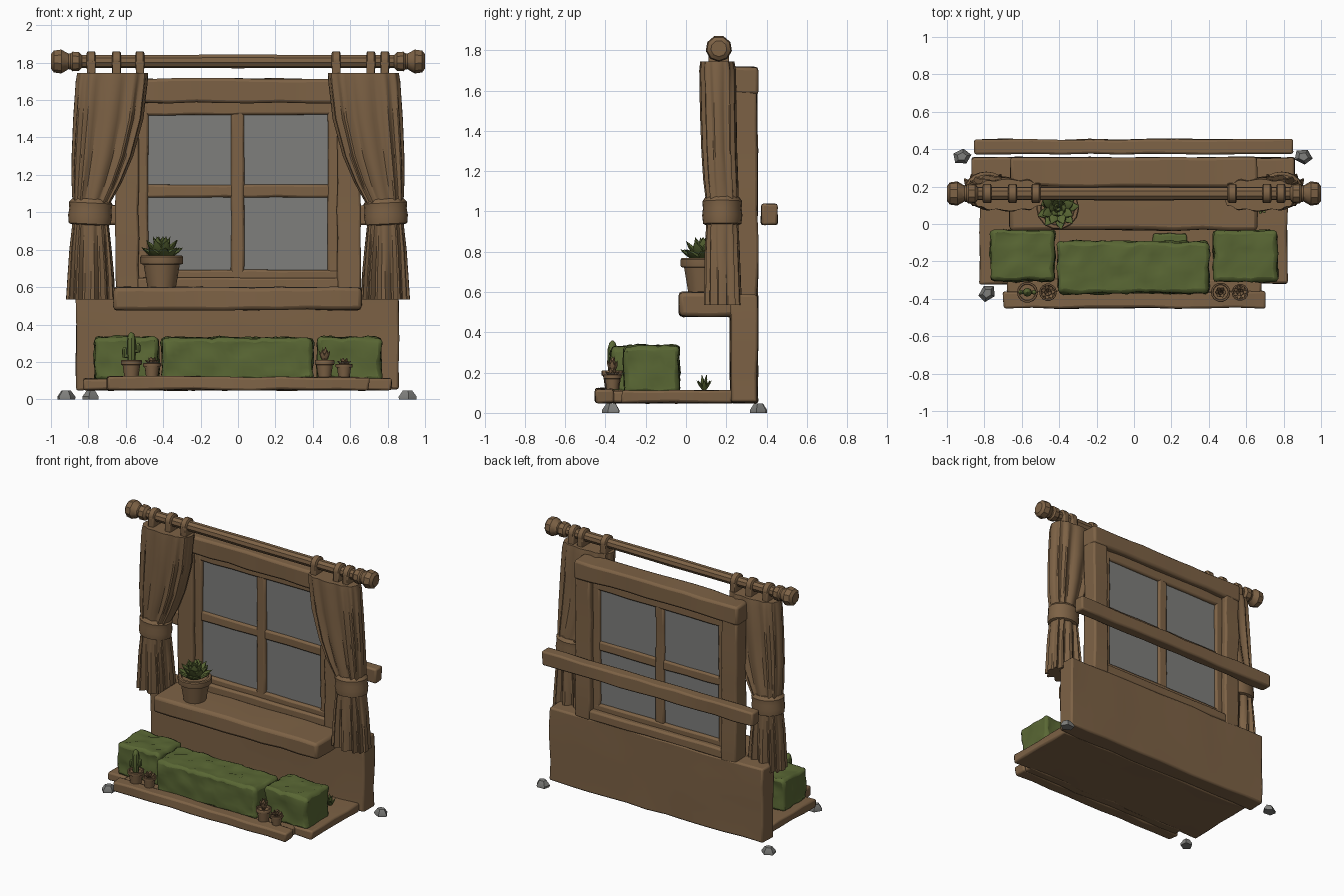
import bpy, bmesh, math, random
from mathutils import Matrix, Vector, noise

if "Cube" in bpy.data.objects:
    bpy.data.objects.remove(bpy.data.objects["Cube"])

random.seed(4)


def material(name, rgb):
    m = bpy.data.materials.new(name)
    m.diffuse_color = (*rgb, 1)
    m.use_nodes = True
    m.node_tree.nodes["Principled BSDF"].inputs["Base Color"].default_value = m.diffuse_color
    return m


WOOD = material("warm brown", (0.205, 0.122, 0.060))
GREEN = material("leaf green", (0.100, 0.135, 0.034))
GREY = material("stone grey", (0.21, 0.21, 0.20))


def finish(name, bm, mat, bevel=0, segments=2):
    bmesh.ops.recalc_face_normals(bm, faces=bm.faces)
    me = bpy.data.meshes.new(name)
    bm.to_mesh(me)
    bm.free()
    me.materials.append(mat)
    ob = bpy.data.objects.new(name, me)
    bpy.context.collection.objects.link(ob)
    if bevel:
        b = ob.modifiers.new("worn edges", 'BEVEL')
        b.width, b.segments, b.limit_method, b.angle_limit = bevel, segments, 'ANGLE', math.radians(50)
    return ob


def box(name, x, y, z, mat=WOOD, wobble=0.005, bevel=0.012, step=0.16):
    """Hand-hewn block between the given limits, cut into steps and wobbled."""
    bm = bmesh.new()
    lim = (x, y, z)
    size = Vector([b - a for a, b in lim])
    mid = Vector([(a + b) / 2 for a, b in lim])
    bmesh.ops.create_cube(bm, size=1, matrix=Matrix.Translation(mid) @ Matrix.Diagonal((*size, 1)))
    for axis, (a, b) in enumerate(lim):
        n = int((b - a) / step)
        for i in range(1, n + 1):
            co, no = mid.copy(), Vector((0, 0, 0))
            co[axis], no[axis] = a + (b - a) * i / (n + 1), 1
            bmesh.ops.bisect_plane(bm, geom=bm.verts[:] + bm.edges[:] + bm.faces[:], plane_co=co, plane_no=no)
    for v in bm.verts:
        v.co += Vector([random.uniform(-wobble, wobble) for _ in range(3)])
    return finish(name, bm, mat, bevel)


def lathe(bm, profile, n=12, M=Matrix()):
    """Closed turned shape from (radius, height) points, placed by a matrix."""
    rings = [[bm.verts.new(M @ Vector((r * math.cos(2 * math.pi * k / n), r * math.sin(2 * math.pi * k / n), h)))
              for k in range(n)] for r, h in profile]
    for a, b in zip(rings, rings[1:]):
        for k in range(n):
            bm.faces.new((a[k], a[(k + 1) % n], b[(k + 1) % n], b[k]))
    bm.faces.new(rings[0])
    bm.faces.new(rings[-1])


def place(x, y, z):
    return Matrix.Translation((x, y, z))


ALONG_X = Matrix.Rotation(math.pi / 2, 4, 'Y')

# Base, lower wall and sill
box("floor_base", (-0.825, 0.82), (-0.32, 0.23), (0.05, 0.11))
box("front_step", (-0.68, 0.68), (-0.37, -0.29), (0.05, 0.112))
box("front_plank", (-0.70, 0.70), (-0.45, -0.36), (0.05, 0.12), wobble=0.006)
box("lower_wall", (-0.865, 0.86), (0.22, 0.355), (0.05, 0.59))
box("window_sill", (-0.665, 0.66), (-0.033, 0.25), (0.478, 0.60), bevel=0.02)
box("back_plank", (-0.855, 0.85), (0.375, 0.453), (0.935, 1.035))

# Window frame, sash, bars and glass
box("frame_header", (-0.66, 0.66), (0.20, 0.357), (1.585, 1.715), bevel=0.016)
box("sash_bottom", (-0.54, 0.54), (0.26, 0.315), (0.58, 0.692), wobble=0.003)
box("sash_top", (-0.54, 0.54), (0.26, 0.315), (1.52, 1.60), wobble=0.003)
box("bottom_trim", (-0.54, 0.54), (0.235, 0.355), (0.58, 0.65), wobble=0.003)
box("center_bar", (-0.037, 0.033), (0.262, 0.312), (0.66, 1.55), wobble=0.003)
box("cross_bar", (-0.50, 0.50), (0.267, 0.308), (1.08, 1.148), wobble=0.003)
box("glass", (-0.50, 0.50), (0.284, 0.294), (0.66, 1.55), GREY, 0, 0, 3)
for s, side in ((-1, "left"), (1, "right")):
    box(f"frame_post_{side}", sorted((s * 0.53, s * 0.655)), (0.235, 0.355), (0.57, 1.60))
    box(f"sash_side_{side}", sorted((s * 0.48, s * 0.54)), (0.26, 0.315), (0.60, 1.58), wobble=0.003)

# Curtain rod with turned ends
bm = bmesh.new()
half = [(0.040, 1.0), (0.060, 0.985), (0.066, 0.945), (0.050, 0.918), (0.040, 0.90),
        (0.054, 0.885), (0.052, 0.85), (0.036, 0.835), (0.036, 0.3)]
lathe(bm, [(r, -h) for r, h in half] + [(0.038, 0)] + half[::-1], 9, place(0, 0.163, 1.808) @ ALONG_X)
finish("curtain_rod", bm, WOOD, 0.006, 1)

# Curtains: rows of height, outer x, inner x, y centre, half depth, fold depth
ROWS = [(1.745, 0.860, 0.480, 0.155, 0.085, 0.05), (1.70, 0.868, 0.482, 0.157, 0.092, 0.08),
        (1.50, 0.882, 0.505, 0.160, 0.092, 0.13), (1.30, 0.890, 0.560, 0.165, 0.090, 0.14),
        (1.16, 0.890, 0.620, 0.172, 0.088, 0.12), (1.05, 0.885, 0.682, 0.180, 0.082, 0.08),
        (0.95, 0.885, 0.692, 0.180, 0.080, 0.08), (0.80, 0.902, 0.675, 0.180, 0.088, 0.14),
        (0.66, 0.912, 0.662, 0.182, 0.092, 0.18), (0.535, 0.920, 0.655, 0.183, 0.096, 0.20)]
N = 72
for s, side in ((-1, "left"), (1, "right")):
    bm = bmesh.new()
    rings = []
    for z, xo, xi, yc, b, fold in ROWS:
        ring = []
        for k in range(N):
            t = 2 * math.pi * k / N
            c, d = math.cos(t), math.sin(t)
            f = 1 - fold + fold * math.cos(12 * t + 0.4)
            px = (xo + xi) / 2 + (xo - xi) / 2 * math.copysign(abs(c) ** 0.75, c) * (1 - (1 - f) * 0.25)
            py = yc + b * math.copysign(abs(d) ** 0.6, d) * f
            ring.append(bm.verts.new((s * px, py, z)))
        rings.append(ring)
    for a, b in zip(rings, rings[1:]):
        for k in range(N):
            bm.faces.new((a[k], a[(k + 1) % N], b[(k + 1) % N], b[k]))
    bm.faces.new(rings[0])
    bm.faces.new(rings[-1])
    finish(f"curtain_{side}", bm, WOOD)
    # Tie band
    bm = bmesh.new()
    M = place(s * 0.79, 0.18, 1.0) @ Matrix.Rotation(s * -0.05, 4, 'Y') @ Matrix.Diagonal((0.114, 0.097, 1, 1))
    lathe(bm, [(0.85, -0.068), (0.98, -0.062), (1.03, -0.02), (0.99, 0.015), (1.02, 0.05), (0.86, 0.072)], 20, M)
    finish(f"curtain_tie_{side}", bm, WOOD)
    # Hanging tabs around the rod
    for i, x in enumerate((0.785, 0.65 if s < 0 else 0.71, 0.525)):
        bm = bmesh.new()
        lathe(bm, [(0.042, -0.024), (0.051, -0.018), (0.051, 0.018), (0.042, 0.024)], 12,
              place(s * x, 0.163, 1.81) @ ALONG_X)
        finish(f"curtain_loop_{side}_{i}", bm, WOOD)
        box(f"curtain_tab_{side}_{i}", (s * x - 0.022, s * x + 0.022), (0.113, 0.213), (1.72, 1.81), wobble=0.002, bevel=0.006)


# Clipped hedges with lumpy surfaces
def hedge(name, x, y, z):
    ob = box(name, x, y, z, GREEN, 0.004, 0.02, 0.035)
    for v in ob.data.vertices:
        n = noise.noise_vector(v.co * 14)
        v.co += n * 0.013
    return ob


hedge("hedge_center", (-0.405, 0.40), (-0.37, -0.095), (0.10, 0.328))
hedge("hedge_left", (-0.765, -0.425), (-0.305, -0.035), (0.10, 0.332))
hedge("hedge_right", (0.425, 0.765), (-0.305, -0.035), (0.10, 0.332))
box("moss_patch", (0.10, 0.28), (-0.11, -0.05), (0.105, 0.14), GREEN, 0.006, 0.01, 0.05)


# Pots and plants
def pot(name, x, y, z, r, h):
    bm = bmesh.new()
    lathe(bm, [(r * 0.66, 0), (r * 0.84, h * 0.72), (r * 0.98, h * 0.74), (r, h * 0.8), (r, h * 0.96),
               (r * 0.95, h), (r * 0.8, h), (r * 0.76, h * 0.86)], 14, place(x, y, z))
    finish(name, bm, WOOD)


def rosette(name, x, y, z, length, width, mat, tiers):
    """Pointed leaves; tiers are (count, lean from vertical, length factor)."""
    bm = bmesh.new()
    for t, (n, lean, f) in enumerate(tiers):
        for k in range(n):
            a = 2 * math.pi * (k + 0.5 * t) / n + random.uniform(-0.1, 0.1)
            M = (place(x, y, z) @ Matrix.Rotation(a, 4, 'Z') @ Matrix.Rotation(lean, 4, 'Y')
                 @ Matrix.Diagonal((0.45, 1, 1, 1)))
            L = length * f
            lathe(bm, [(width * 0.5, 0), (width, L * 0.5), (width * 0.75, L * 0.75), (0.001, L)], 6, M)
    finish(name, bm, mat)


pot("sill_pot", -0.408, 0.085, 0.598, 0.115, 0.17)
rosette("sill_succulent", -0.408, 0.085, 0.745, 0.14, 0.032, GREEN,
        [(9, 1.05, 0.95), (8, 0.7, 1.0), (6, 0.35, 0.95), (3, 0.12, 0.9)])
for i, (x, r, h) in enumerate(((-0.57, 0.056, 0.095), (-0.46, 0.047, 0.08), (0.463, 0.052, 0.095), (0.567, 0.045, 0.075))):
    pot(f"small_pot_{i}", x, -0.365, 0.115, r, h)
rosette("small_succulent_0", -0.46, -0.365, 0.18, 0.05, 0.014, WOOD, [(7, 0.9, 1), (5, 0.4, 1)])
rosette("small_succulent_1", 0.463, -0.365, 0.19, 0.09, 0.015, WOOD, [(6, 0.4, 0.85), (3, 0.12, 1)])
rosette("small_succulent_2", 0.567, -0.365, 0.175, 0.05, 0.013, WOOD, [(7, 0.9, 1), (5, 0.4, 1)])
rosette("grass_tuft", 0.68, 0.09, 0.105, 0.085, 0.011, GREEN, [(7, 0.6, 0.8), (4, 0.2, 1)])

# Cactus with two arms
bm = bmesh.new()
for dx, z, r, h in ((0, 0.19, 0.024, 0.17), (-0.036, 0.225, 0.013, 0.055), (0.036, 0.25, 0.013, 0.05)):
    lathe(bm, [(r * 0.8, 0), (r, h * 0.3), (r, h * 0.75), (r * 0.65, h * 0.93), (0.003, h)], 8, place(-0.57 + dx, -0.365, z))
    if dx:
        lathe(bm, [(0.011, 0), (0.011, dx)], 6, place(-0.57, -0.365, z + 0.008) @ ALONG_X)
finish("cactus", bm, GREEN)

# Loose stones by the corners
for i, (x, y, a) in enumerate(((-0.92, 0.36, 0.2), (0.905, 0.36, -0.2), (-0.785, -0.37, 0.8))):
    bm = bmesh.new()
    M = place(x, y, 0) @ Matrix.Rotation(a, 4, 'Z') @ Matrix.Diagonal((1.1, 0.9, 1, 1))
    lathe(bm, [(0.046, 0), (0.047, 0.014), (0.025, 0.046)], 5, M)
    finish(f"stone_{i}", bm, GREY)

# Smooth shading with sharp edges kept
for ob in bpy.data.objects:
    ob.select_set(True)
    bpy.context.view_layer.objects.active = ob
bpy.ops.object.shade_smooth_by_angle(angle=math.radians(35))
